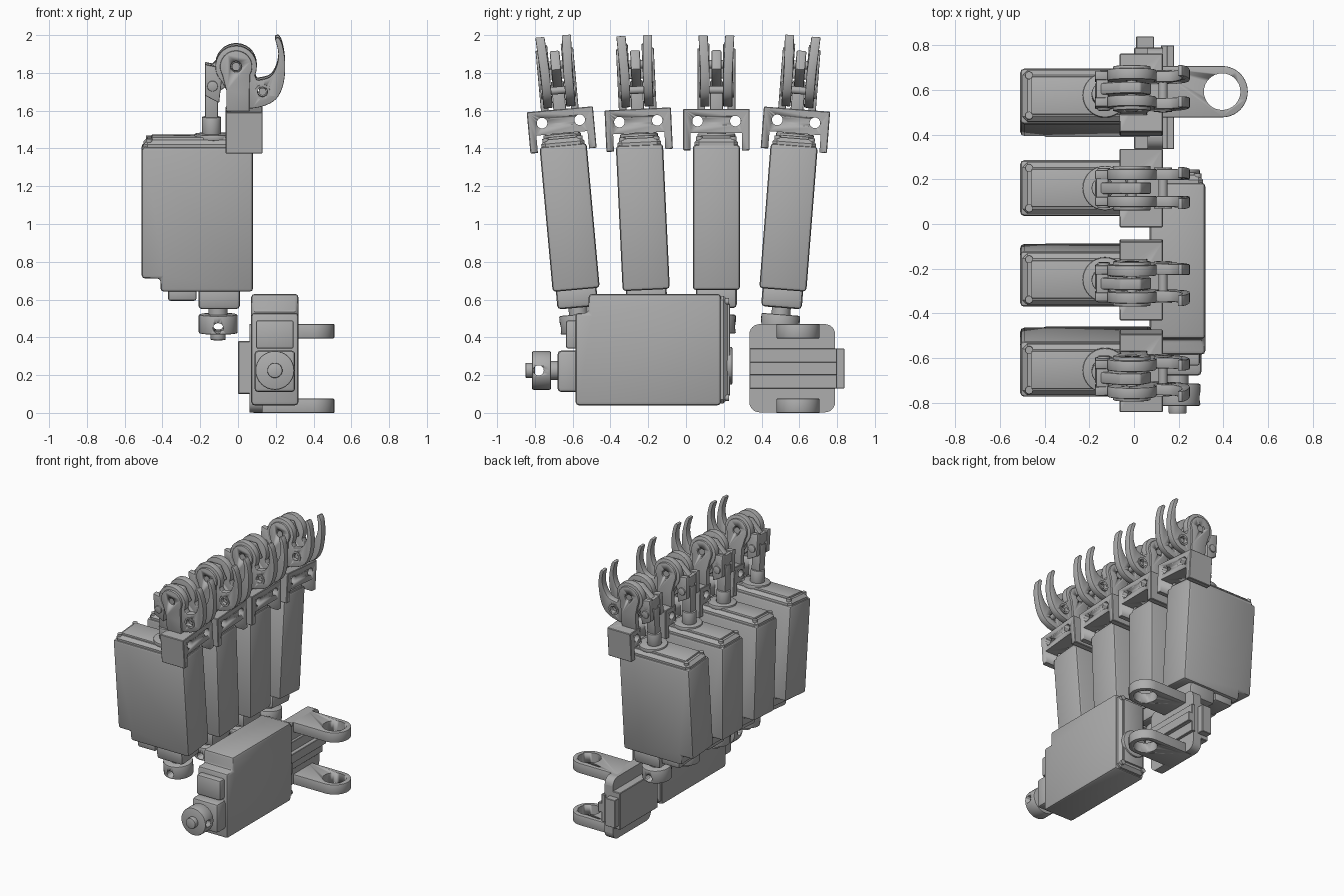
import bpy, bmesh, math
from mathutils import Matrix, Vector

cube = bpy.data.objects.get("Cube")
if cube:
    bpy.data.objects.remove(cube, do_unlink=True)

GREY = (0.42, 0.42, 0.42, 1)
mat = bpy.data.materials.new("neutral grey")
mat.use_nodes = True
mat.diffuse_color = GREY
mat.node_tree.nodes["Principled BSDF"].inputs["Base Color"].default_value = GREY


def finish(name, bm, bevel=0.0, segments=2):
    """Turn a bmesh into an object, rounding its sharp edges."""
    bmesh.ops.recalc_face_normals(bm, faces=bm.faces)
    if bevel:
        edges = [e for e in bm.edges if e.calc_face_angle(0) > 0.7]
        bmesh.ops.bevel(bm, geom=edges, offset=bevel, segments=segments,
                        affect='EDGES', profile=0.5, clamp_overlap=True)
    mesh = bpy.data.meshes.new(name)
    bm.to_mesh(mesh)
    bm.free()
    mesh.materials.append(mat)
    ob = bpy.data.objects.new(name, mesh)
    bpy.context.collection.objects.link(ob)
    bpy.ops.object.select_all(action='DESELECT')
    ob.select_set(True)
    bpy.context.view_layer.objects.active = ob
    bpy.ops.object.shade_smooth_by_angle(angle=math.radians(35))
    return ob


def prism(name, points, y0, y1, bevel=0.0, segments=2):
    """Extrude an x-z outline along y."""
    bm = bmesh.new()
    face = bm.faces.new([bm.verts.new((x, y0, z)) for x, z in points])
    out = bmesh.ops.extrude_face_region(bm, geom=[face])
    moved = [v for v in out["geom"] if isinstance(v, bmesh.types.BMVert)]
    bmesh.ops.translate(bm, verts=moved, vec=(0, y1 - y0, 0))
    return finish(name, bm, bevel, segments)


def box(name, x, y, z, bevel=0.0, segments=2):
    outline = [(x[0], z[0]), (x[1], z[0]), (x[1], z[1]), (x[0], z[1])]
    return prism(name, outline, y[0], y[1], bevel, segments)


def cylinder(name, axis, centre, radius, depth, bevel=0.0):
    bm = bmesh.new()
    turn = Vector((0, 0, 1)).rotation_difference(Vector(axis)).to_matrix().to_4x4()
    bmesh.ops.create_cone(bm, cap_ends=True, segments=32, radius1=radius, radius2=radius,
                          depth=depth, matrix=Matrix.Translation(centre) @ turn)
    return finish(name, bm, bevel)


def cut(ob, *cutters):
    """Subtract the cutters, then bake the result and remove them."""
    for c in cutters:
        c.hide_render = True
        mod = ob.modifiers.new("cut", 'BOOLEAN')
        mod.object, mod.operation, mod.solver = c, 'DIFFERENCE', 'EXACT'
    deps = bpy.context.evaluated_depsgraph_get()
    ob.data = bpy.data.meshes.new_from_object(ob.evaluated_get(deps))
    ob.modifiers.clear()
    for c in cutters:
        bpy.data.objects.remove(c, do_unlink=True)
    return ob


def arc(cx, cz, r, start, end, n=20):
    steps = [math.radians(start + (end - start) * i / n) for i in range(n + 1)]
    return [(cx + r * math.cos(a), cz + r * math.sin(a)) for a in steps]


def spline(pts, n=5):
    """Smooth path through a few points."""
    p = [Vector(q) for q in [pts[0], *pts, pts[-1]]]
    out = []
    for a, b, c, d in zip(p, p[1:], p[2:], p[3:]):
        for i in range(n):
            t = i / n
            out.append(0.5 * (2 * b + (c - a) * t + (2 * a - 5 * b + 4 * c - d) * t ** 2
                              + (3 * b - a - 3 * c + d) * t ** 3))
    return [tuple(q) for q in out] + [pts[-1]]


Y, Z = (0, 1, 0), (0, 0, 1)


def actuator():
    """Motor case with a stepped gearbox, lid and output horn."""
    steps = [(-.51, .72), (-.41, .72), (-.41, .65), (.08, .65), (.08, 1.42), (-.51, 1.42)]
    parts = [
        prism("motor_case", steps, -.125, .125, .018),
        box("case_lid", (-.5, .07), (-.115, .115), (1.39, 1.455), .022, 1),
        box("lid_panel", (-.46, .03), (-.085, .085), (1.44, 1.468), .006),
        box("gearbox_step", (-.37, -.22), (-.1, .1), (.6, .67), .012),
        box("gearbox", (-.21, .01), (-.108, .108), (.555, .67), .02),
        cylinder("lid_bearing", Z, (-.13, 0, 1.465), .1, .03, .006),
        cylinder("output_shaft", Z, (-.105, 0, .53), .05, .08),
        cylinder("horn_tip", Z, (-.105, 0, .41), .04, .05, .006),
    ]
    horn = cylinder("output_horn", Z, (-.105, 0, .47), .103, .1, .008)
    parts.append(cut(horn, cylinder("set_screw_hole", Y, (-.105, 0, .455), .027, .4)))
    for x in (-.47, .04):
        for y in (-.09, .09):
            parts.append(cylinder("lid_screw", Z, (x, y, 1.452), .017, .02))
    return parts


def finger():
    """Knuckle bracket, fork, push rod and twin curved hooks."""
    saddle = box("knuckle_bracket", (-.065, .13), (-.176, .176), (1.39, 1.61), .004, 1)
    cutters = [box("saddle_slot", (-.2, .3), (-.136, .136), (1.2, 1.482)),
               box("rod_slot", (-.3, -.03), (-.05, .05), (1.2, 1.8))]
    cutters += [cylinder("bolt_hole", (1, 0, 0), (0, y, 1.545), .028, .6) for y in (-.1, .1)]
    parts = [cut(saddle, *cutters)]

    fork = [(-.062, 1.58), (.06, 1.58), (.06, 1.7)] + arc(-.01, 1.845, .085, -30, 210) + [(-.062, 1.72)]
    outer = spline([(-.04, 1.68), (.02, 1.625), (.12, 1.63), (.2, 1.67), (.24, 1.75),
                    (.25, 1.86), (.235, 1.96), (.215, 2.0)])
    inner = spline([(.195, 1.995), (.213, 1.92), (.205, 1.85), (.17, 1.79), (.1, 1.77)])
    hook = outer + inner + arc(-.01, 1.845, .11, -25, 225)
    for s in (-1, 1):
        side = lambda a, b: sorted((s * a, s * b))
        plate = prism("fork_arm", fork, *side(.06, .1), .005)
        parts.append(cut(plate, cylinder("hinge_hole", Y, (-.01, 0, 1.845), .03, .6)))
        claw = prism("hook", hook, *side(.036, .085), .01)
        for v in claw.data.vertices:
            if v.co.z > 1.8 and v.co.x > .13:
                v.co.y += s * .05 * (v.co.z - 1.8)
        holes = [cylinder("pin_hole", Y, (x, 0, z), .026, .6) for x, z in ((-.01, 1.845), (.13, 1.71))]
        parts.append(cut(claw, *holes))
        parts.append(cylinder("crank_pin", Y, (-.135, s * .075, 1.74), .028, .03, .004))
        parts.append(cut(cylinder("pin_collar", Y, (.13, s * .08, 1.71), .04, .025),
                         cylinder("collar_hole", Y, (.13, 0, 1.71), .026, .6)))
        cheek = [(-.175, 1.69), (-.1, 1.65), (-.085, 1.78), (-.1, 1.84), (-.175, 1.855)]
        parts.append(prism("crank_cheek", cheek, *side(.04, .08), .006))
    link = [(-.17, 1.7), (-.11, 1.7), (-.02, 1.76), (.08, 1.82), (.03, 1.92), (-.06, 1.92), (-.17, 1.82)]
    parts += [
        prism("crank_link", link, -.026, .026, .008),
        cylinder("hook_pin", Y, (.13, 0, 1.71), .02, .14),
        cylinder("hinge_pin", Y, (-.01, 0, 1.845), .022, .18),
        box("crank_bar", (-.17, -.115), (-.08, .08), (1.77, 1.84), .006),
        cylinder("rod_base", Z, (-.14, 0, 1.52), .05, .1, .006),
        box("push_rod", (-.175, -.105), (-.034, .034), (1.54, 1.76), .008),
    ]
    return parts


def place(parts, suffix, matrix):
    for p in parts:
        ob = p.copy()
        ob.name = p.name.split(".")[0] + "_" + suffix
        bpy.context.collection.objects.link(ob)
        ob.matrix_world = matrix


# Four fanned finger units
motor, digit = actuator(), finger()
for i, (y, lean) in enumerate([(-.613, 5.2), (-.227, 2.7), (.161, 0), (.54, -4.5)]):
    m = (Matrix.Translation((0, y, 1)) @ Matrix.Rotation(math.radians(lean), 4, 'X')
         @ Matrix.Translation((0, 0, -1)))
    place(motor + digit, f"finger_{i + 1}", m)

# Thumb motor lying on its side
place(motor, "thumb", Matrix(((0, -1, 0, .195), (0, 0, 1, -1.235), (-1, 0, 0, .12), (0, 0, 0, 1))))
for p in motor + digit:
    bpy.data.objects.remove(p, do_unlink=True)

# Thumb bracket: rounded plate, rails and two ringed arms
plate = box("thumb_plate", (.06, .13), (.335, .79), (.003, .47))
bm = bmesh.new()
bm.from_mesh(plate.data)
corners = [e for e in bm.edges if abs(e.verts[0].co.x - e.verts[1].co.x) > .05]
bmesh.ops.bevel(bm, geom=corners, offset=.055, segments=6, affect='EDGES', profile=0.5)
bm.to_mesh(plate.data)
bm.free()
box("thumb_back_block", (0, .07), (.335, .79), (.1, .38), .004, 1)
box("thumb_slide", (.01, .09), (.335, .84), (.13, .34), .003, 1)
box("thumb_wide_rail", (.12, .15), (.335, .8), (.13, .34), .003, 1)
box("thumb_narrow_rail", (.14, .18), (.335, .8), (.2, .27), .003, 1)
for name, z in (("thumb_lower_arm", 0), ("thumb_upper_arm", .395)):
    arm = prism(name, [(.08, -.115)] + arc(.395, 0, .115, -90, 90) + [(.08, .115)], 0, .075, .004)
    cut(arm, cylinder("ring_hole", Y, (.395, 0, 0), .082, .6))
    arm.matrix_world = Matrix.Translation((0, .593, z + .075)) @ Matrix(
        ((1, 0, 0, 0), (0, 0, 1, 0), (0, -1, 0, 0), (0, 0, 0, 1)))
